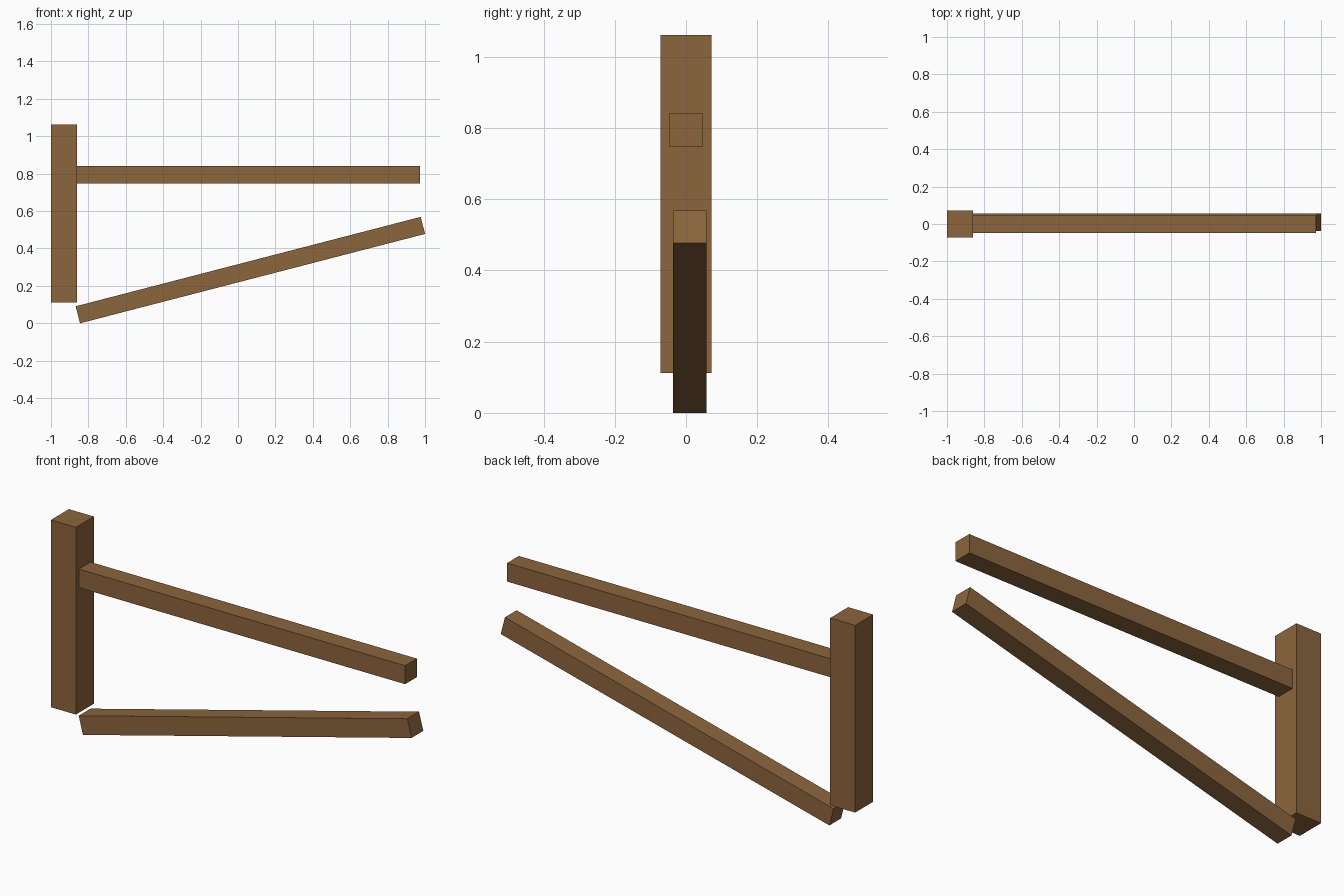
import bpy
from math import atan2, hypot

if "Cube" in bpy.data.objects:
    bpy.data.objects.remove(bpy.data.objects["Cube"])

wood = bpy.data.materials.new("brown_wood")
wood.diffuse_color = (0.26, 0.13, 0.045, 1)
wood.use_nodes = True
wood.node_tree.nodes["Principled BSDF"].inputs["Base Color"].default_value = wood.diffuse_color


def beam(name, center, size, tilt=0.0):
    """Square-edged timber, optionally tilted in the front (xz) plane."""
    bpy.ops.mesh.primitive_cube_add(size=1, location=center, rotation=(0, -tilt, 0))
    ob = bpy.context.object
    ob.name = name
    ob.scale = size
    bpy.ops.object.transform_apply(location=False, rotation=False, scale=True)
    ob.data.materials.append(wood)
    return ob


# Upright post
beam("post", (-0.93, 0, 0.587), (0.14, 0.144, 0.95))

# Horizontal rail butting against the post
beam("top_rail", (0.056, -0.001, 0.794), (1.832, 0.094, 0.094))

# Lower rail rising away from the foot of the post
run, rise = 1.845, 0.478
beam("sloping_rail", (0.066, 0.010, 0.284), (hypot(run, rise), 0.094, 0.094), atan2(rise, run))
